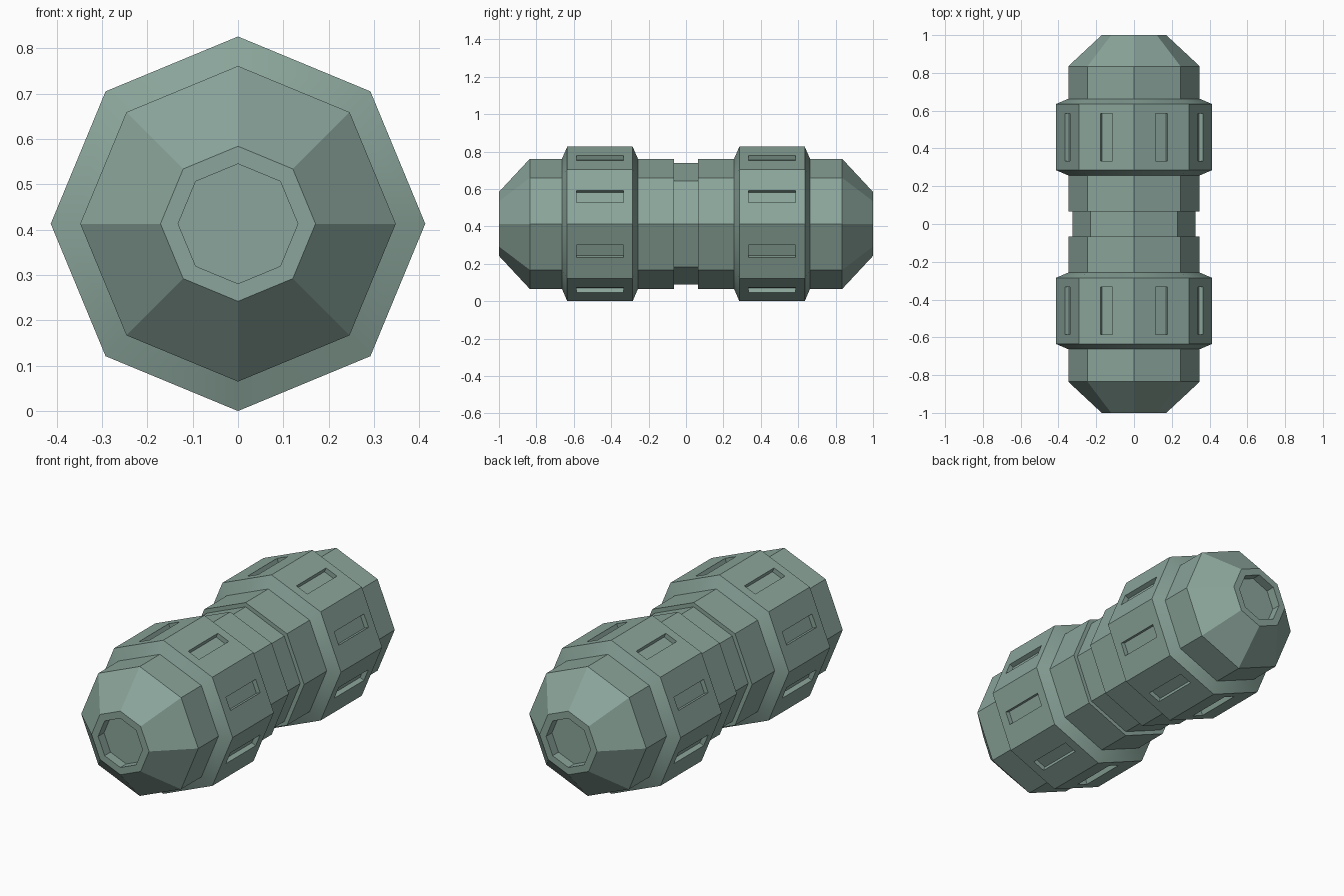
import bpy
import bmesh
import math
from mathutils import Vector

SIDES = 8
RING_R = 0.413
BODY_R = 0.348
AXIS_Z = RING_R

cube = bpy.data.objects.get("Cube")
if cube:
    bpy.data.objects.remove(cube, do_unlink=True)

# Single grey-green material
COLOUR = (0.255, 0.375, 0.325, 1.0)
mat = bpy.data.materials.new("sage_green")
mat.use_nodes = True
mat.diffuse_color = COLOUR
bsdf = mat.node_tree.nodes["Principled BSDF"]
bsdf.inputs["Base Color"].default_value = COLOUR
bsdf.inputs["Roughness"].default_value = 0.7


def lathe(profile, capped):
    """Sweep (y, radius) points around the y axis."""
    bm = bmesh.new()
    loops = []
    for y, r in profile:
        angles = [math.tau * k / SIDES for k in range(SIDES)]
        loops.append([bm.verts.new((r * math.sin(a), y, r * math.cos(a))) for a in angles])
    for p, q in zip(loops, loops[1:]):
        for k in range(SIDES):
            n = (k + 1) % SIDES
            bm.faces.new((p[k], p[n], q[n], q[k]))
    if capped:
        bm.faces.new(list(reversed(loops[0])))
        bm.faces.new(loops[-1])
    bm.normal_update()
    return bm


def cut_slots(bm, width, length, depth):
    """Sink a centred rectangular slot into each outer face of a ring."""
    outer = [f for f in bm.faces if abs(f.normal.y) < 0.1]
    bmesh.ops.inset_individual(bm, faces=outer, thickness=0.03)
    for f in outer:
        centre = f.calc_center_median()
        tangent = f.normal.cross(Vector((0, 1, 0))).normalized()
        for v in f.verts:
            side = math.copysign(width / 2, (v.co - centre).dot(tangent))
            along = math.copysign(length / 2, v.co.y - centre.y)
            v.co = centre + tangent * side + Vector((0, along, 0))
    bm.normal_update()
    bmesh.ops.inset_individual(bm, faces=outer, thickness=0, depth=-depth)


def add_object(name, bm, y=0.0):
    mesh = bpy.data.meshes.new(name)
    bm.to_mesh(mesh)
    bm.free()
    mesh.materials.append(mat)
    obj = bpy.data.objects.new(name, mesh)
    obj.location = (0, y, AXIS_Z)
    bpy.context.collection.objects.link(obj)
    bpy.ops.object.select_all(action='DESELECT')
    obj.select_set(True)
    bpy.context.view_layer.objects.active = obj
    bpy.ops.object.shade_smooth_by_angle(angle=math.radians(25))


# Core body: recessed end, tapered nose, barrel and narrow waist, mirrored
half = [(-0.95, 0.132), (-1.0, 0.132), (-1.0, 0.171), (-0.835, BODY_R),
        (-0.065, BODY_R), (-0.065, 0.325)]
profile = half + [(-y, r) for y, r in reversed(half)]
add_object("core_body", lathe(profile, True))

# Chamfered collars with a slot on every side
collar = [(-0.203, BODY_R), (-0.175, RING_R), (0.175, RING_R), (0.203, BODY_R)]
for name, y in (("front_collar", -0.46), ("back_collar", 0.46)):
    bm = lathe(collar, False)
    cut_slots(bm, 0.07, 0.252, 0.025)
    add_object(name, bm, y)
